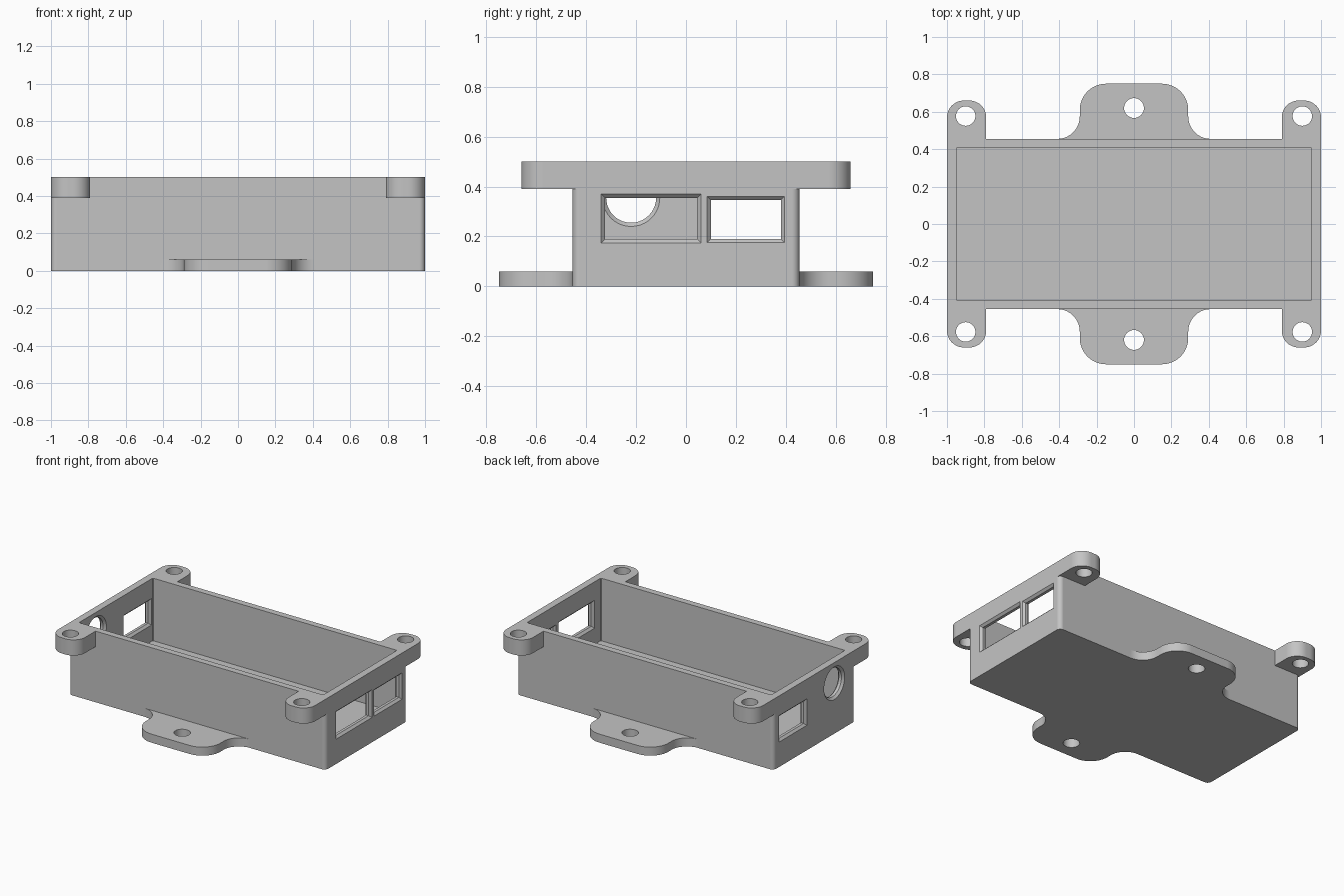
import bpy, bmesh, math
from mathutils import Vector

cube = bpy.data.objects.get("Cube")
if cube:
    bpy.data.objects.remove(cube, do_unlink=True)

WALL_Y = 0.455      # outer side walls
RIM_Z = 0.39        # underside of the rim
TOP_Z = 0.5
FLOOR_Z = 0.06

grey = bpy.data.materials.new("plain grey")
grey.use_nodes = True
grey.diffuse_color = (0.55, 0.55, 0.55, 1)
grey.node_tree.nodes["Principled BSDF"].inputs["Base Color"].default_value = grey.diffuse_color


def loft(name, sections):
    """Closed solid through equal-length rings of points."""
    bm = bmesh.new()
    rings = [[bm.verts.new(p) for p in s] for s in sections]
    bm.faces.new(rings[0])
    bm.faces.new(rings[-1])
    for a, b in zip(rings, rings[1:]):
        for i in range(len(a)):
            j = (i + 1) % len(a)
            bm.faces.new((a[i], a[j], b[j], b[i]))
    bmesh.ops.recalc_face_normals(bm, faces=bm.faces)
    mesh = bpy.data.meshes.new(name)
    bm.to_mesh(mesh)
    bm.free()
    mesh.materials.append(grey)
    obj = bpy.data.objects.new(name, mesh)
    bpy.context.collection.objects.link(obj)
    return obj


def mirrored(quarter):
    """Counterclockwise outline from its +x +y quarter of (x, y, radius)."""
    left = [(-x, y, r) for x, y, r in reversed(quarter)]
    half = list(quarter) + left
    return half + [(-x, -y, r) for x, y, r in half]


def rounded(corners, steps=10):
    """Round each right-angled corner by its radius."""
    points = []
    for i, (x, y, r) in enumerate(corners):
        p = Vector((x, y, 0))
        if r == 0:
            points.append(p)
            continue
        nxt = corners[(i + 1) % len(corners)]
        a = (Vector((*corners[i - 1][:2], 0)) - p).normalized()
        b = (Vector((*nxt[:2], 0)) - p).normalized()
        centre = p + (a + b) * r
        for k in range(steps + 1):
            t = math.pi / 2 * k / steps
            points.append(centre - b * r * math.cos(t) - a * r * math.sin(t))
    return points


def prism(name, outline, z0, z1):
    return loft(name, [[Vector((p.x, p.y, z)) for p in outline] for z in (z0, z1)])


def circle(cx, cy, r, n=40):
    return [Vector((cx + r * math.cos(2 * math.pi * i / n),
                    cy + r * math.sin(2 * math.pi * i / n), 0)) for i in range(n)]


def combine(target, other, operation):
    """Apply a boolean, then discard the second solid."""
    mod = target.modifiers.new("combine", 'BOOLEAN')
    mod.operation = operation
    mod.solver = 'EXACT'
    mod.object = other
    bpy.ops.object.select_all(action='DESELECT')
    bpy.context.view_layer.objects.active = target
    target.select_set(True)
    bpy.ops.object.modifier_apply(modifier=mod.name)
    bpy.data.objects.remove(other, do_unlink=True)


def wall_opening(side, shape):
    """Cutter through an end wall, chamfered on both faces of the wall."""
    sections = []
    for x, grow in ((0.94, 0.025), (0.965, 0), (0.985, 0), (1.01, 0.025)):
        sections.append([Vector((side * x, y, z)) for y, z in shape(grow)])
    return loft("opening_cutter", sections)


def rectangle(cy, cz, hw, hh):
    return lambda g: [(cy + sy * (hw + g), cz + sz * (hh + g))
                      for sy, sz in ((-1, -1), (1, -1), (1, 1), (-1, 1))]


def round_port(cy, cz, r):
    return lambda g: [(p.x, p.y) for p in circle(cy, cz, r + g)]


# Enclosure body, rim with four corner ears, base plate with two mounting tabs
case = prism("enclosure", rounded(mirrored([(1, WALL_Y, 0.03)]), 5), 0, RIM_Z)
rim = prism("rim", rounded(mirrored([(1, 0.66, 0.09), (0.79, 0.66, 0.09),
                                     (0.79, WALL_Y, 0)])), RIM_Z, TOP_Z)
tabs = prism("mounting_tabs", rounded(mirrored([(0.43, WALL_Y, 0), (0.29, WALL_Y, 0.12),
                                                (0.29, 0.75, 0.14)])), 0, FLOOR_Z)
combine(case, rim, 'UNION')
combine(case, tabs, 'UNION')

# Open cavity
cavity = prism("cavity_cutter", rounded(mirrored([(0.95, 0.41, 0.01)]), 3), FLOOR_Z, 0.6)
combine(case, cavity, 'DIFFERENCE')

# Screw holes in ears and tabs
for sy in (-1, 1):
    for cx, cy, r in ((-0.9, 0.577, 0.052), (0.9, 0.577, 0.052), (0, 0.62, 0.053)):
        combine(case, prism("hole_cutter", circle(cx, sy * cy, r), -0.1, 0.6), 'DIFFERENCE')

# Connector openings in the end walls
small_window = rectangle(0.24, 0.268, 0.14, 0.078)
for side, shape in ((1, rectangle(-0.14, 0.272, 0.185, 0.083)),
                    (1, small_window), (-1, small_window),
                    (-1, round_port(-0.22, 0.355, 0.1))):
    combine(case, wall_opening(side, shape), 'DIFFERENCE')

# Smooth the round edges, keep the flats flat
bpy.ops.object.shade_smooth_by_angle(angle=math.radians(30))
normals = case.modifiers.new("flat faces", 'WEIGHTED_NORMAL')
normals.keep_sharp = True
